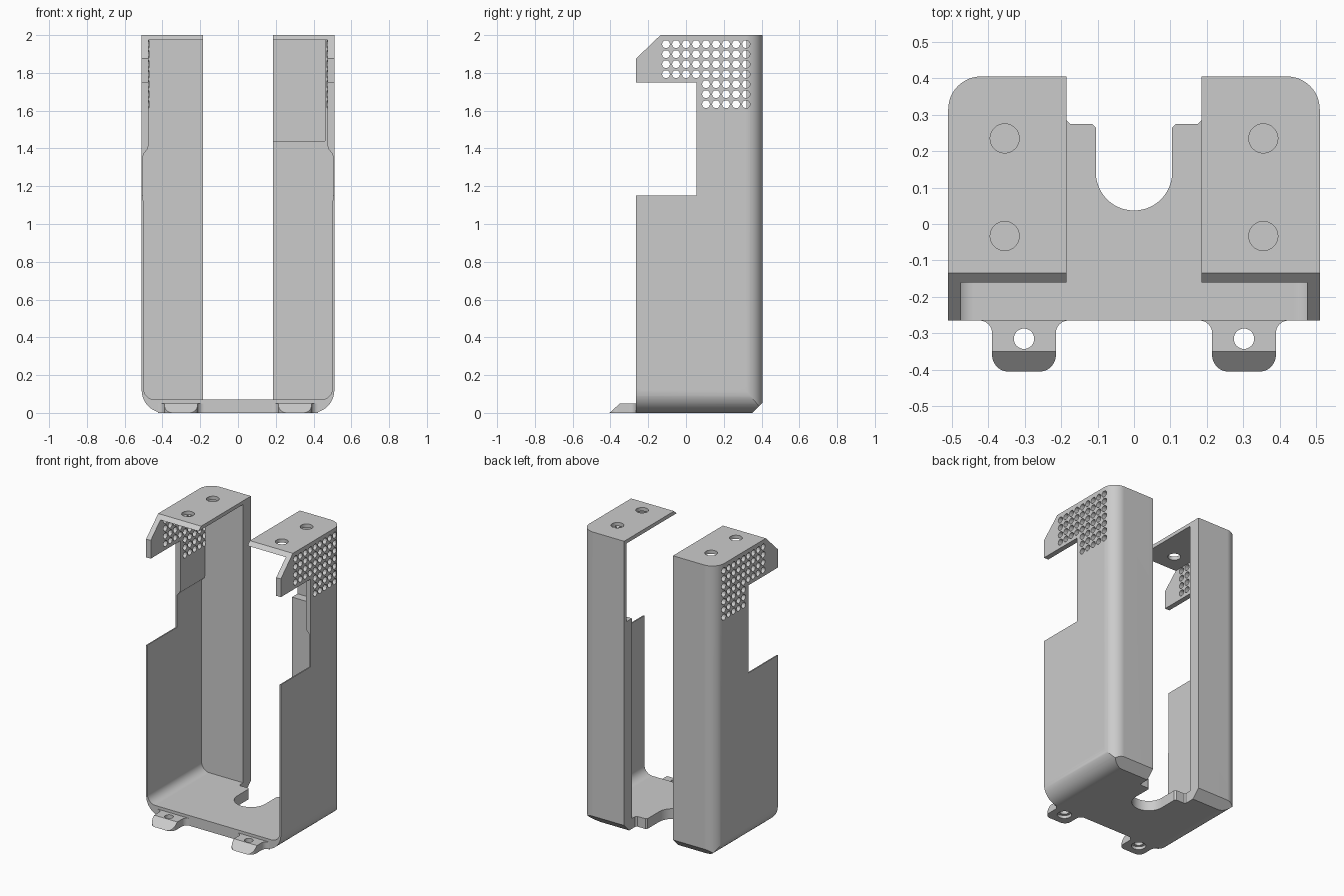
import bpy, bmesh
from math import sin, cos, radians, pi
from mathutils import Matrix

cube = bpy.data.objects.get("Cube")
if cube:
    bpy.data.objects.remove(cube, do_unlink=True)

grey = bpy.data.materials.new("light_grey")
grey.use_nodes = True
grey.diffuse_color = (0.6, 0.6, 0.6, 1)
grey.node_tree.nodes["Principled BSDF"].inputs["Base Color"].default_value = (0.6, 0.6, 0.6, 1)


def add_object(name, bm):
    bmesh.ops.recalc_face_normals(bm, faces=bm.faces)
    mesh = bpy.data.meshes.new(name)
    bm.to_mesh(mesh)
    bm.free()
    mesh.materials.append(grey)
    obj = bpy.data.objects.new(name, mesh)
    bpy.context.collection.objects.link(obj)
    return obj


def prism(name, points, axis, low, high):
    """Extrude a flat outline along the named axis."""
    place = {"x": lambda a, b: (low, a, b),
             "y": lambda a, b: (a, low, b),
             "z": lambda a, b: (a, b, low)}[axis]
    bm = bmesh.new()
    face = bm.faces.new([bm.verts.new(place(a, b)) for a, b in points])
    moved = bmesh.ops.extrude_face_region(bm, geom=[face])["geom"]
    shift = [high - low if axis == k else 0 for k in "xyz"]
    bmesh.ops.translate(bm, vec=shift, verts=[v for v in moved if isinstance(v, bmesh.types.BMVert)])
    return add_object(name, bm)


def cylinders(name, centres, axis, radius, depth, sides):
    """A set of separate drills in one object."""
    turn = Matrix.Rotation(pi / 2, 4, "Y") if axis == "x" else Matrix()
    bm = bmesh.new()
    for c in centres:
        bmesh.ops.create_cone(bm, cap_ends=True, segments=sides, radius1=radius, radius2=radius,
                              depth=depth, matrix=Matrix.Translation(c) @ turn)
    return add_object(name, bm)


def arc(cx, cy, r, start, end, steps=12):
    angles = [radians(start + (end - start) * i / steps) for i in range(steps + 1)]
    return [(cx + r * cos(a), cy + r * sin(a)) for a in angles]


def mirrored(half, centre=0.0):
    """Close a right-hand half outline with its mirror image."""
    right = [(centre + a, b) for a, b in half]
    left = [(centre - a, b) for a, b in reversed(half) if abs(a) > 1e-6]
    return right + left


def combine(obj, steps):
    """Run boolean steps, bake them and drop the cutters."""
    for operation, cutter in steps:
        cutter.hide_render = True
        mod = obj.modifiers.new(operation, "BOOLEAN")
        mod.operation, mod.solver, mod.object = operation, "EXACT", cutter
    graph = bpy.context.evaluated_depsgraph_get()
    baked = bpy.data.meshes.new_from_object(obj.evaluated_get(graph))
    obj.modifiers.clear()
    obj.data = baked
    for _, cutter in steps:
        bpy.data.objects.remove(cutter, do_unlink=True)


def finish(obj):
    bpy.ops.object.select_all(action="DESELECT")
    obj.select_set(True)
    bpy.context.view_layer.objects.active = obj
    bpy.ops.object.shade_smooth_by_angle(angle=radians(25))
    mod = obj.modifiers.new("even_shading", "WEIGHTED_NORMAL")
    mod.keep_sharp = True


# Housing: plan outline trimmed by the front and side profiles
housing = prism("housing", mirrored([(0.51, -0.265)] + arc(0.42, 0.315, 0.09, 0, 90)), "z", 0, 2)
front_trim = prism("front_trim", mirrored(arc(0.39, 0.12, 0.12, -90, 0) + [(0.51, 0.2), (0.6, 0.2), (0.6, 2.1)]),
                   "y", -0.5, 0.5)
side_trim = prism("side_trim", [(-0.265, 0), (0.35, 0), (0.405, 0.055), (0.405, 2), (-0.135, 2), (-0.265, 1.875),
                                (-0.265, 1.75), (0.055, 1.75), (0.055, 1.15), (-0.265, 1.15)], "x", -0.6, 0.6)

# Cavity, thin-walled below and thicker near the top
cavity = prism("cavity", mirrored(arc(0.44, 0.13, 0.06, -90, 0)
                                  + [(0.502, 1.36), (0.498, 1.375), (0.479, 1.395), (0.475, 1.41), (0.475, 1.975)]),
               "y", -0.5, 0.32)

# Cable notch and the open slot up the back, and the gap between the top plates
notch = prism("notch", mirrored([(0.185, 0.5), (0.185, 0.285), (0.175, 0.275), (0.115, 0.275), (0.105, 0.265)]
                                + arc(0, 0.142, 0.105, 0, -90)), "z", -0.1, 2.1)
top_gap = prism("top_gap", mirrored([(0.185, 1.9), (0.185, 2.1)]), "y", -0.5, 0.45)

# Pocket inside the left back wall
pocket = prism("pocket", [(0.1, 0.25), (0.46, 0.25), (0.46, 0.38), (0.1, 0.38)], "z", 1.44, 1.975)

# Screw holes in the top plates and the vent grid in the side walls
screws = cylinders("screws", [(s * 0.355, y, 2) for s in (-1, 1) for y in (0.235, -0.033)], "z", 0.04, 0.2, 32)
pitch = 0.053
vents = cylinders("vents", [(s * 0.51, 0.318 - pitch * col, 1.952 - pitch * row)
                            for s in (-1, 1) for row in range(7) for col in range(9 if row < 4 else 5)],
                  "x", 0.021, 0.08, 12)

combine(housing, [("INTERSECT", front_trim), ("INTERSECT", side_trim), ("DIFFERENCE", cavity),
                  ("DIFFERENCE", notch), ("DIFFERENCE", top_gap), ("DIFFERENCE", pocket),
                  ("DIFFERENCE", screws), ("DIFFERENCE", vents)])
finish(housing)

# Mounting tabs with a sloped nose, flared root and counterbored hole
for side, s in (("left", 1), ("right", -1)):
    x = s * 0.302
    outline = [(0.1225, -0.262)] + arc(0.1225, -0.3, 0.035, 90, 180) + arc(0.0425, -0.36, 0.045, 0, -90)
    tab = prism(side + "_tab", mirrored(outline, x), "z", 0, 0.05)
    slope = prism("slope", [(-0.405, 0), (-0.2, 0), (-0.2, 0.05), (-0.35, 0.05)], "x", x - 0.2, x + 0.2)
    hole = cylinders("hole", [(x, -0.315, 0)], "z", 0.028, 0.3, 32)
    bore = cylinders("bore", [(x, -0.315, 0)], "z", 0.045, 0.04, 32)
    combine(tab, [("INTERSECT", slope), ("DIFFERENCE", hole), ("DIFFERENCE", bore)])
    finish(tab)
